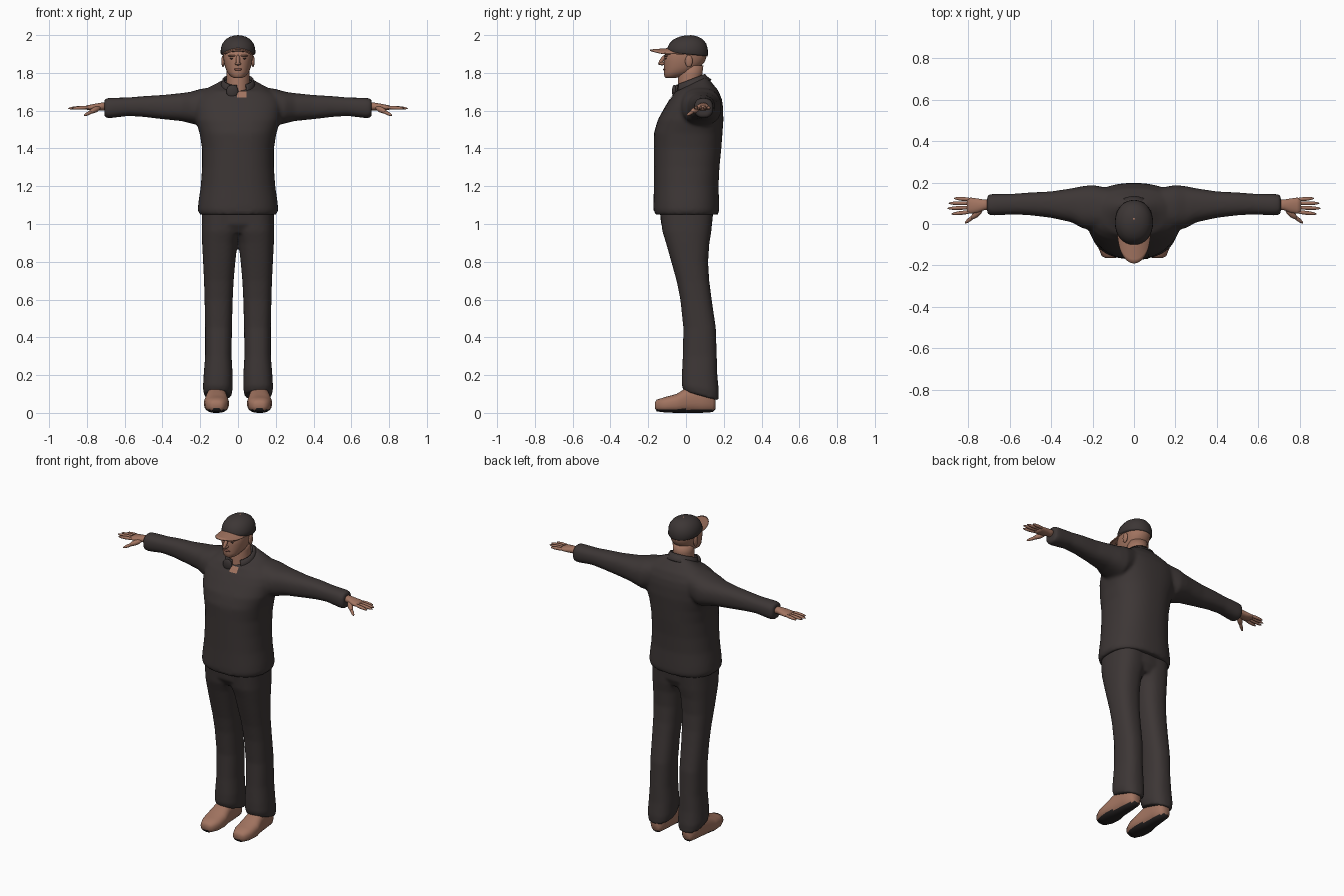
import bpy, bmesh, math
from mathutils import Vector, Matrix

if "Cube" in bpy.data.objects:
    bpy.data.objects.remove(bpy.data.objects["Cube"])

def material(name, rgb):
    m = bpy.data.materials.new(name)
    m.diffuse_color = (*rgb, 1)
    m.use_nodes = True
    m.node_tree.nodes["Principled BSDF"].inputs["Base Color"].default_value = m.diffuse_color
    return m

CLOTH = material("charcoal cloth", (0.046, 0.037, 0.036))
SKIN = material("tan skin", (0.36, 0.175, 0.118))
SOLE = material("black sole", (0.02, 0.017, 0.017))
LIPS = material("lips", (0.24, 0.095, 0.07))
EYES = material("dark eyes", (0.06, 0.035, 0.03))

def finish(name, bm, mats, mirror=False, subsurf=0, voxel=0):
    bmesh.ops.recalc_face_normals(bm, faces=bm.faces)
    me = bpy.data.meshes.new(name)
    bm.to_mesh(me)
    bm.free()
    for m in mats:
        me.materials.append(m)
    for p in me.polygons:
        p.use_smooth = True
    ob = bpy.data.objects.new(name, me)
    bpy.context.collection.objects.link(ob)
    if voxel:
        r = ob.modifiers.new("blend", 'REMESH')
        r.mode, r.voxel_size, r.use_smooth_shade = 'VOXEL', voxel, True
        s = ob.modifiers.new("soften", 'SMOOTH')
        s.factor, s.iterations = 0.5, 5
    if subsurf:
        s = ob.modifiers.new("round", 'SUBSURF')
        s.levels = s.render_levels = subsurf
    if mirror:
        ob.modifiers.new("mirror", 'MIRROR')
    return ob

def loft(bm, axis, rings, n=32, p=2.4, side=1):
    """Stack superellipse rings (t, a0, a1, b0, b1, tilt) along an axis."""
    loops = []
    for t, a0, a1, b0, b1, *tilt in rings:
        loop = []
        for i in range(n):
            w = math.tau * i / n
            c, s = math.cos(w), math.sin(w)
            u = math.copysign(abs(c) ** (2 / p), c)
            v = math.copysign(abs(s) ** (2 / p), s)
            a, b = (a0 + a1 + (a1 - a0) * u) / 2, (b0 + b1 + (b1 - b0) * v) / 2
            h = t + (tilt[0] * v if tilt else 0)
            x, y, z = {'x': (h, a, b), 'y': (a, h, b), 'z': (a, b, h)}[axis]
            loop.append(bm.verts.new((x * side, y, z)))
        loops.append(loop)
    for l0, l1 in zip(loops, loops[1:]):
        for i in range(n):
            j = (i + 1) % n
            bm.faces.new((l0[i], l0[j], l1[j], l1[i]))
    bm.faces.new(loops[0])
    bm.faces.new(loops[-1])

def sym(rings):
    return [(z, -w, w, *rest) for z, w, *rest in rings]

def blob(bm, centre, size, direction=None):
    rot = Vector(direction).to_track_quat('X', 'Z').to_matrix().to_4x4() if direction else Matrix()
    mat = Matrix.Translation(centre) @ rot @ Matrix.Diagonal((*size, 1))
    bmesh.ops.create_uvsphere(bm, u_segments=20, v_segments=12, radius=1, matrix=mat)

def digit(bm, p0, p1, r):
    p0, p1 = Vector(p0), Vector(p1)
    d = p1 - p0
    blob(bm, (p0 + p1) / 2, (d.length / 2, r, r), d)

# Jacket: torso and both sleeves blended together
bm = bmesh.new()
loft(bm, 'z', sym([
    (1.05, .205, -.164, .17), (1.075, .213, -.17, .176), (1.12, .209, -.169, .175),
    (1.2, .197, -.167, .172), (1.3, .19, -.167, .177), (1.4, .19, -.167, .187),
    (1.48, .203, -.167, .193), (1.55, .225, -.147, .198), (1.62, .235, -.108, .196),
    (1.66, .23, -.084, .19), (1.695, .2, -.066, .172, .01),
    (1.722, .15, -.058, .142, .02), (1.745, .09, -.035, .11, .035)]), 48)
for side in (1, -1):
    loft(bm, 'x', [
        (.1, -.02, .17, 1.56, 1.73), (.2, -.03, .188, 1.52, 1.715), (.25, -.02, .182, 1.533, 1.70),
        (.3, .008, .172, 1.545, 1.693), (.4, .03, .157, 1.555, 1.683), (.5, .042, .152, 1.567, 1.677),
        (.58, .046, .146, 1.572, 1.67), (.68, .041, .145, 1.56, 1.668), (.708, .045, .14, 1.563, 1.663)],
        side=side)
jacket = finish("jacket", bm, [CLOTH], voxel=.01)

# Trousers: hips and both legs blended together
bm = bmesh.new()
loft(bm, 'z', sym([(.95, .14, -.1, .115), (1.0, .188, -.132, .138), (1.1, .188, -.142, .148)]))
for side in (1, -1):
    loft(bm, 'z', [
        (.09, .035, .178, -.012, .172, -.025), (.13, .028, .186, -.022, .174, -.015),
        (.2, .028, .182, -.022, .166), (.3, .034, .174, -.017, .163), (.45, .032, .174, -.014, .158),
        (.6, .028, .177, -.03, .136), (.7, .023, .18, -.05, .123), (.8, .014, .185, -.078, .117),
        (.9, .003, .19, -.106, .124), (.96, -.015, .192, -.125, .134), (1.08, -.03, .19, -.14, .146)],
        side=side)
finish("trousers", bm, [CLOTH], voxel=.009)

# Patches projected on the jacket: front placket and open throat
def patch(name, x0, x1, z0, z1, mat, offset, nx=5, nz=30):
    bm = bmesh.new()
    g = [[bm.verts.new((x0 + (x1 - x0) * i / nx, -.2, z0 + (z1 - z0) * k / nz))
          for i in range(nx + 1)] for k in range(nz + 1)]
    for k in range(nz):
        for i in range(nx):
            bm.faces.new((g[k][i], g[k][i + 1], g[k + 1][i + 1], g[k + 1][i]))
    ob = finish(name, bm, [mat])
    w = ob.modifiers.new("wrap", 'SHRINKWRAP')
    w.target, w.wrap_method, w.wrap_mode = jacket, 'PROJECT', 'ABOVE_SURFACE'
    w.use_project_y, w.offset = True, offset

patch("placket", -.01, .07, 1.07, 1.66, CLOTH, .003)
patch("open_throat", -.005, .045, 1.668, 1.70, SKIN, .004, 4, 4)

# Stand-up collar, open at the front
bm = bmesh.new()
prev = None
for i in range(41):
    a = .58 + (math.tau - .58 - .08) * i / 40
    s, c = math.sin(a), math.cos(a)
    row = [bm.verts.new(v) for v in (
        (.1 * s, .037 - .098 * c, 1.717 - .048 * c),
        (.088 * s, .028 - .086 * c, 1.742 - .038 * c),
        (.082 * s, .022 - .078 * c, 1.765 - .03 * c))]
    if prev:
        for k in range(2):
            bm.faces.new((prev[k], row[k], row[k + 1], prev[k + 1]))
    prev = row
collar = finish("collar", bm, [CLOTH])
collar.modifiers.new("thickness", 'SOLIDIFY').thickness = .01

# Turned-over collar flap
bm = bmesh.new()
blob(bm, (-.03, -.062, 1.702), (.032, .012, .035))
finish("collar_flap", bm, [CLOTH])

# Neck
bm = bmesh.new()
loft(bm, 'z', sym([(1.66, .05, -.05, .06), (1.7, .062, -.05, .085), (1.74, .062, -.042, .09),
                   (1.79, .06, -.042, .086), (1.84, .06, -.03, .092)]), p=2)
finish("neck", bm, [SKIN])

# Head with nose, brows and ears
bm = bmesh.new()
loft(bm, 'z', sym([(1.772, .02, -.105, -.06), (1.782, .04, -.115, -.02), (1.805, .058, -.116, .04),
                   (1.83, .068, -.116, .075), (1.86, .075, -.117, .1), (1.89, .078, -.114, .11),
                   (1.92, .078, -.095, .105), (1.96, .06, -.07, .085)]), p=2.2)
digit(bm, (0, -.108, 1.895), (0, -.145, 1.842), .011)
blob(bm, (0, -.126, 1.849), (.017, .018, .009))
for side in (1, -1):
    blob(bm, (side * .079, .015, 1.862), (.009, .02, .032))
    blob(bm, (side * .03, -.104, 1.89), (.022, .012, .006))
finish("head", bm, [SKIN])

# Lips and eyes
bm = bmesh.new()
blob(bm, (0, -.114, 1.818), (.022, .007, .0065))
finish("lips", bm, [LIPS])
bm = bmesh.new()
blob(bm, (.03, -.105, 1.876), (.012, .006, .0045))
finish("eyes", bm, [EYES], mirror=True)

# Cap crown
bm = bmesh.new()
loft(bm, 'z', sym([(1.898, .088, -.098, .113, -.01), (1.905, .092, -.101, .116, -.01), (1.93, .091, -.1, .115),
                   (1.955, .083, -.088, .107), (1.977, .066, -.066, .09), (1.991, .043, -.036, .066),
                   (1.999, .014, 0, .036)]), p=2.1)
finish("cap_crown", bm, [CLOTH])

# Cap brim and top button
bm = bmesh.new()
prev = None
for i in range(25):
    a = math.radians(-80 + 160 * i / 24)
    s, c = math.sin(a), math.cos(a)
    row = []
    for k in range(6):
        f = k / 5
        x = (.088 - .01 * f) * s
        y = (1 - f) * (.005 - .09 * c) + f * (-.055 - .135 * c)
        row.append(bm.verts.new((x, y, 1.932 - .008 * f - .026 * (x / .08) ** 2)))
    if prev:
        for k in range(5):
            bm.faces.new((prev[k], row[k], row[k + 1], prev[k + 1]))
    prev = row
brim = finish("cap_brim", bm, [SKIN])
brim.modifiers.new("thickness", 'SOLIDIFY').thickness = .008
bm = bmesh.new()
blob(bm, (0, .025, 1.996), (.008, .008, .004))
finish("cap_button", bm, [SKIN])

# Hands: wrist, palm, four fingers and thumb
bm = bmesh.new()
loft(bm, 'x', [(.69, .07, .118, 1.602, 1.642), (.725, .066, .118, 1.602, 1.642), (.755, .054, .123, 1.6, 1.637),
               (.785, .05, .127, 1.602, 1.631), (.805, .053, .125, 1.606, 1.627)], 20, 2.2)
for y0, y1, tip in ((.06, .048, .88), (.08, .075, .9), (.1, .1, .893), (.117, .124, .868)):
    digit(bm, (.775, y0, 1.618), (tip, y1, 1.612), .0095)
digit(bm, (.73, .075, 1.617), (.785, .025, 1.592), .015)
digit(bm, (.755, .05, 1.604), (.815, .004, 1.574), .0095)
finish("hands", bm, [SKIN], mirror=True)

# Shoes: upper with a dark sole on the low faces
bm = bmesh.new()
loft(bm, 'y', [(-.165, .09, .135, .025, .055), (-.155, .073, .155, .008, .07), (-.11, .053, .174, .002, .084),
               (-.05, .048, .18, 0, .1), (0, .057, .17, 0, .132), (.08, .062, .16, 0, .15),
               (.14, .068, .152, .004, .125), (.157, .085, .135, .02, .09)], 32, 2.5)
for f in bm.faces:
    f.material_index = 1 if f.calc_center_median().z < .019 else 0
finish("shoes", bm, [SKIN, SOLE], mirror=True)
